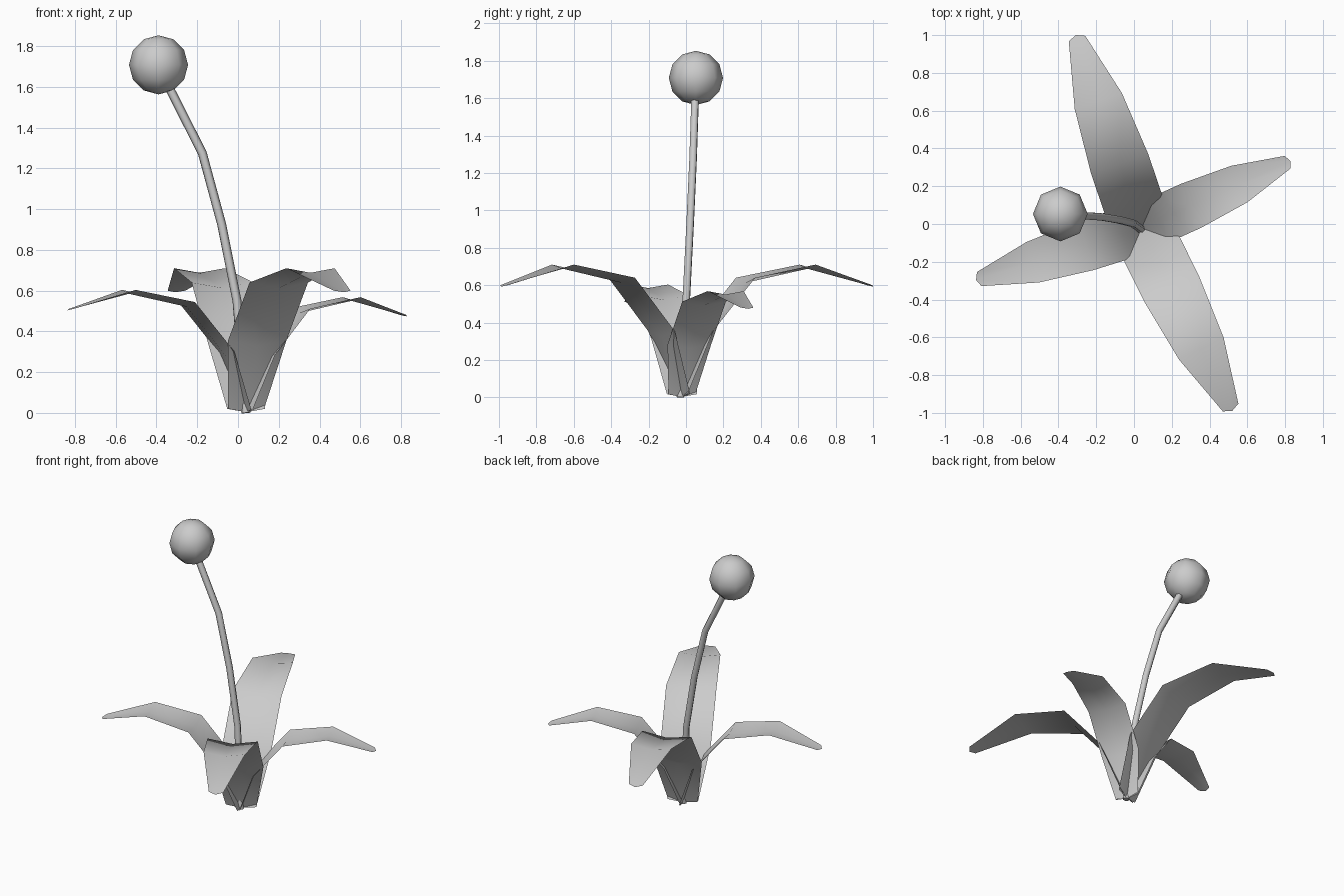
import bpy
from math import radians

if "Cube" in bpy.data.objects:
    bpy.data.objects.remove(bpy.data.objects["Cube"])

BASE = (0.04, -0.022)

# Leaf profile: distance from base, height, half width
LEAF = [(0.0, 0.02, 0.098), (0.122, 0.355, 0.16), (0.36, 0.64, 0.16),
        (0.71, 0.71, 0.132), (1.06, 0.60, 0.046)]


def smooth(obj):
    for p in obj.data.polygons:
        p.use_smooth = True


def make_leaf(name, angle, scale):
    verts, faces = [], []
    for i, (r, z, w) in enumerate(LEAF):
        # centre crease sits a little lower; the tip is slightly rounded
        dip = 0.17 * w
        out = 0.02 if i == len(LEAF) - 1 else 0.0
        verts += [(r, w, z), (r + out, 0, z - dip), (r, -w, z)]
    for i in range(len(LEAF) - 1):
        for j in range(2):
            a = i * 3 + j
            faces.append((a, a + 1, a + 4, a + 3))
    mesh = bpy.data.meshes.new(name)
    mesh.from_pydata(verts, [], faces)
    leaf = bpy.data.objects.new(name, mesh)
    bpy.context.collection.objects.link(leaf)
    leaf.location = (BASE[0], BASE[1], 0)
    leaf.rotation_euler = (0, 0, radians(angle))
    leaf.scale = (scale, scale, scale)
    smooth(leaf)


# Four arching leaves
make_leaf("back_leaf", 108.8, 1.0)
make_leaf("front_leaf", -63.6, 1.0)
make_leaf("right_leaf", 24.3, 0.8)
make_leaf("left_leaf", 197.4, 0.85)

# Bent stem
path = [(0.04, -0.03, 0.0), (-0.005, 0.003, 0.55), (-0.08, 0.022, 0.925),
        (-0.175, 0.038, 1.275), (-0.36, 0.05, 1.64)]
curve = bpy.data.curves.new("stem", 'CURVE')
curve.dimensions = '3D'
curve.bevel_depth = 0.022
curve.bevel_resolution = 1
curve.use_fill_caps = True
spline = curve.splines.new('POLY')
spline.points.add(len(path) - 1)
for point, co in zip(spline.points, path):
    point.co = (*co, 1)
stem = bpy.data.objects.new("stem", curve)
bpy.context.collection.objects.link(stem)
bpy.context.view_layer.objects.active = stem
stem.select_set(True)
bpy.ops.object.convert(target='MESH')
bpy.ops.object.shade_smooth_by_angle(angle=radians(65))

# Round flower head
bpy.ops.mesh.primitive_uv_sphere_add(segments=8, ring_count=6, radius=0.145,
                                     location=(-0.39, 0.053, 1.708))
head = bpy.context.object
head.name = "flower_head"
smooth(head)
